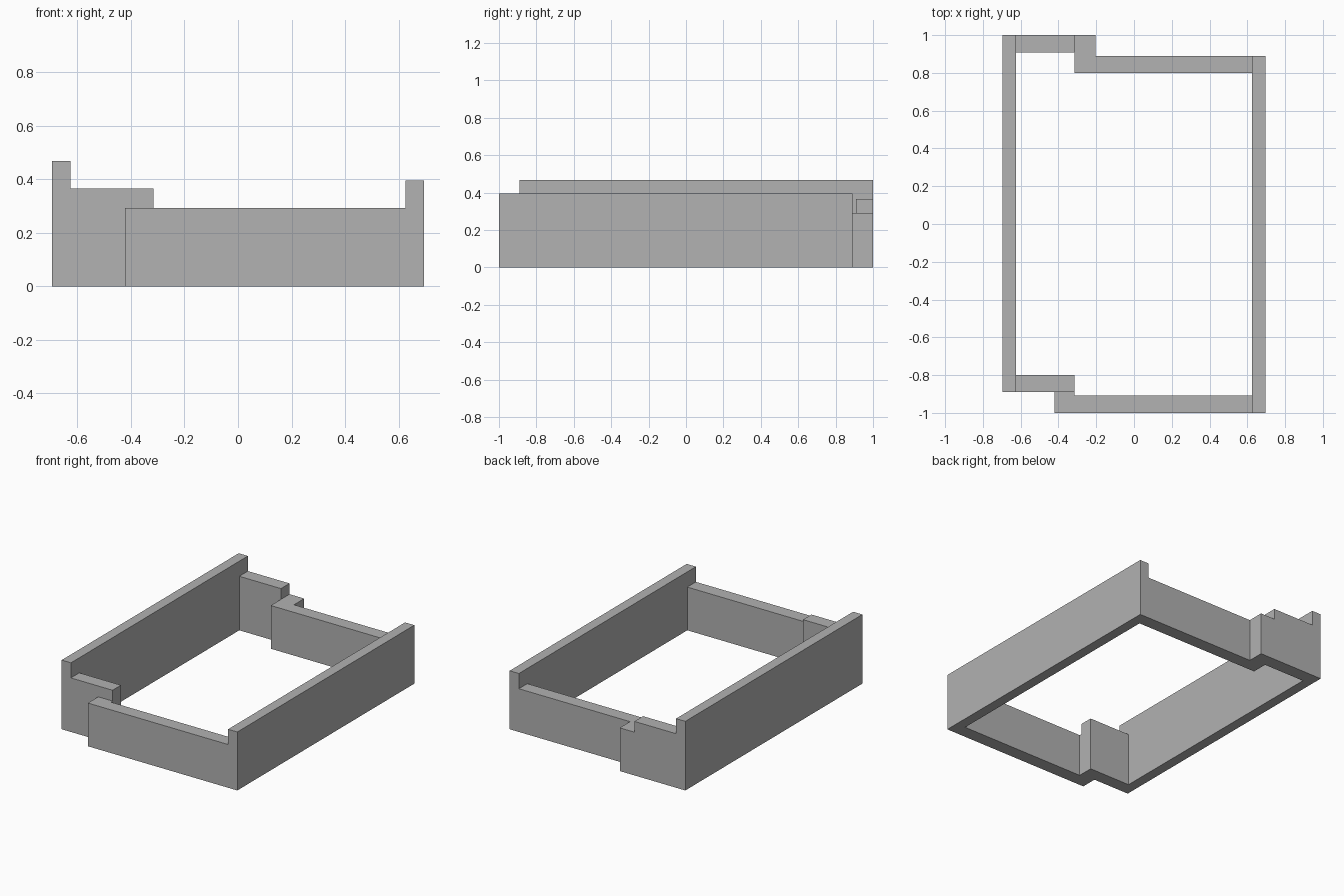
import bpy, bmesh

cube = bpy.data.objects.get("Cube")
if cube:
    bpy.data.objects.remove(cube, do_unlink=True)

grey = bpy.data.materials.new("plain grey")
grey.use_nodes = True
colour = (0.445, 0.445, 0.445, 1)
grey.diffuse_color = colour
grey.node_tree.nodes["Principled BSDF"].inputs["Base Color"].default_value = colour


def prism(name, outline, height):
    """Extrude a plan outline from the ground up to a height."""
    bm = bmesh.new()
    base = bm.faces.new([bm.verts.new((x, y, 0)) for x, y in outline])
    top = bmesh.ops.extrude_face_region(bm, geom=[base], use_keep_orig=True)
    for v in top["geom"]:
        if isinstance(v, bmesh.types.BMVert):
            v.co.z = height
    bmesh.ops.recalc_face_normals(bm, faces=bm.faces)
    mesh = bpy.data.meshes.new(name)
    bm.to_mesh(mesh)
    bm.free()
    mesh.materials.append(grey)
    obj = bpy.data.objects.new(name, mesh)
    bpy.context.collection.objects.link(obj)
    return obj


def wall(name, x0, x1, y0, y1, height):
    return prism(name, [(x0, y0), (x1, y0), (x1, y1), (x0, y1)], height)


# Plan positions shared by the walls
outer, inner, step = 0.695, 0.626, -0.315
tall, medium, raised, low = 0.467, 0.395, 0.365, 0.292

# Long side walls
wall("right_side_wall", -outer, -inner, -0.89, 1, tall)
wall("left_side_wall", inner, outer, -1, 0.89, medium)

# Raised end wall sections beside the tall side
wall("front_raised_wall", -inner, step, -0.89, -0.80, raised)
wall("back_raised_wall", -inner, step, 0.908, 1, raised)

# Low end walls with their stepped overlaps
prism("front_low_wall", [(-0.422, -1), (inner, -1), (inner, -0.908),
                         (step, -0.908), (step, -0.89), (-0.422, -0.89)], low)
prism("back_low_wall", [(step, 0.80), (inner, 0.80), (inner, 0.89),
                        (-0.205, 0.89), (-0.205, 1), (step, 1)], low)
